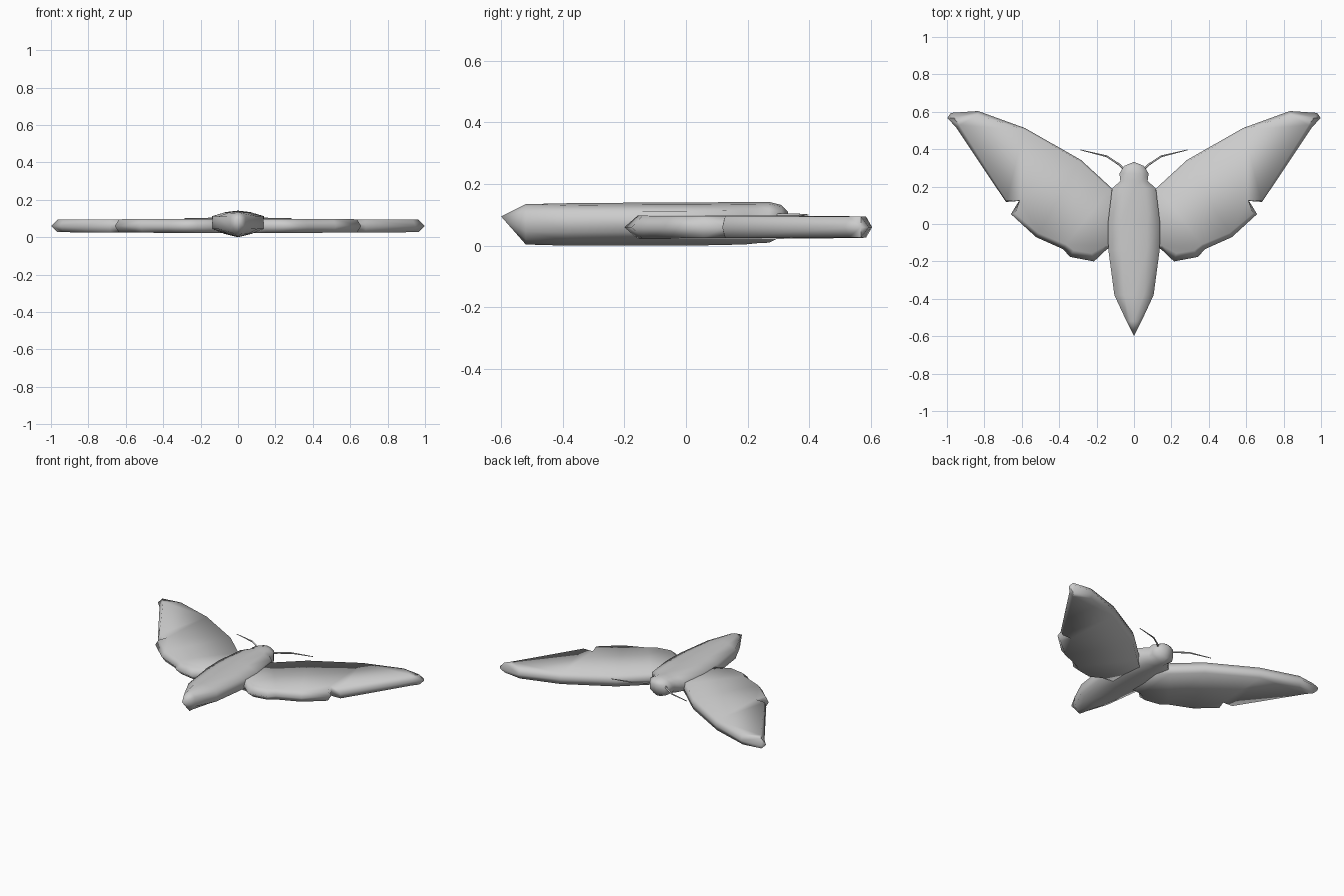
import bpy, bmesh
from mathutils import Vector

cube = bpy.data.objects.get("Cube")
if cube:
    bpy.data.objects.remove(cube, do_unlink=True)

grey = bpy.data.materials.new("soft grey")
grey.use_nodes = True
grey.diffuse_color = (0.6, 0.6, 0.6, 1)
grey.node_tree.nodes["Principled BSDF"].inputs["Base Color"].default_value = (0.6, 0.6, 0.6, 1)


def finish(name, bm):
    """Turn a bmesh into a smooth-shaded grey object."""
    bmesh.ops.recalc_face_normals(bm, faces=bm.faces[:])
    for f in bm.faces:
        f.smooth = True
    mesh = bpy.data.meshes.new(name)
    bm.to_mesh(mesh)
    bm.free()
    mesh.materials.append(grey)
    obj = bpy.data.objects.new(name, mesh)
    bpy.context.collection.objects.link(obj)
    return obj


def bridge(bm, a, b):
    n = len(a)
    for i in range(n):
        bm.faces.new((a[i], a[(i + 1) % n], b[(i + 1) % n], b[i]))


# Body: faceted rings lofted from tail to head (y, half width, top z, bottom z)
sections = [(-0.52, 0.04, 0.135, 0.004), (-0.38, 0.105, 0.138, 0.0),
            (-0.14, 0.137, 0.14, 0.0), (0.0, 0.14, 0.14, 0.0),
            (0.19, 0.117, 0.142, 0.004), (0.23, 0.073, 0.142, 0.008),
            (0.27, 0.078, 0.142, 0.01), (0.31, 0.054, 0.132, 0.03)]
half = [(0, 1), (0.5, 0.95), (1, 0.8), (1, 0.32), (0.5, 0.12), (0, 0)]
ring_shape = half + [(-x, z) for x, z in half[-2:0:-1]]
bm = bmesh.new()
rings = [[bm.verts.new((x * w, y, zb + z * (zt - zb))) for x, z in ring_shape]
         for y, w, zt, zb in sections]
for a, b in zip(rings, rings[1:]):
    bridge(bm, a, b)
for ring, tip in ((rings[0], (0, -0.6, 0.095)), (rings[-1], (0, 0.332, 0.11))):
    v = bm.verts.new(tip)
    for i in range(len(ring)):
        bm.faces.new((ring[i], ring[(i + 1) % len(ring)], v))
finish("body", bm)

# Wings: pointed rim with an inset flat top and bottom (x, y, inset)
outline = [(0.05, 0.12, 0.0), (0.123, 0.195, 0.01), (0.283, 0.342, 0.01),
           (0.583, 0.513, 0.01), (0.834, 0.604, 0.02), (0.979, 0.594, 0.03),
           (0.998, 0.567, 0.035), (0.95, 0.515, 0.022), (0.685, 0.118, 0.01),
           (0.615, 0.123, 0.005), (0.658, 0.053, 0.022), (0.524, -0.07, 0.025),
           (0.38, -0.134, 0.03), (0.342, -0.176, 0.04), (0.214, -0.2, 0.045),
           (0.144, -0.134, 0.02), (0.05, -0.1, 0.0)]
pts = [Vector(p[:2]) for p in outline]
inner = []
for i, p in enumerate(pts):
    e1 = (p - pts[i - 1]).normalized()
    e2 = (pts[(i + 1) % len(pts)] - p).normalized()
    t = (e1 + e2).normalized()
    inner.append(p + Vector((t.y, -t.x)) * outline[i][2])
bm = bmesh.new()
rim = [bm.verts.new((p.x, p.y, 0.06)) for p in pts]
for z_root, z_tip in ((0.099, 0.094), (0.021, 0.027)):
    sheet = [bm.verts.new((p.x, p.y, z_root + (z_tip - z_root) * p.x)) for p in inner]
    bridge(bm, rim, sheet)
    face = bm.faces.new(sheet)
    bmesh.ops.triangulate(bm, faces=[face])
wings = finish("wings", bm)
mirror = wings.modifiers.new("Mirror", 'MIRROR')
mirror.use_clip = False
mirror.use_mirror_merge = False

# Antennae: thin tapering bent rods
for side, label in ((1, "left"), (-1, "right")):
    curve = bpy.data.curves.new(label + "_antenna", 'CURVE')
    curve.dimensions = '3D'
    curve.bevel_depth = 0.006
    curve.bevel_resolution = 1
    curve.use_fill_caps = True
    path = [(0.04, 0.28, 1.0), (0.075, 0.315, 0.9), (0.145, 0.362, 0.8), (0.285, 0.396, 0.35)]
    spline = curve.splines.new('POLY')
    spline.points.add(len(path) - 1)
    for point, (x, y, r) in zip(spline.points, path):
        point.co = (side * x, y, 0.1, 1)
        point.radius = r
    curve.materials.append(grey)
    bpy.context.collection.objects.link(bpy.data.objects.new(label + "_antenna", curve))
